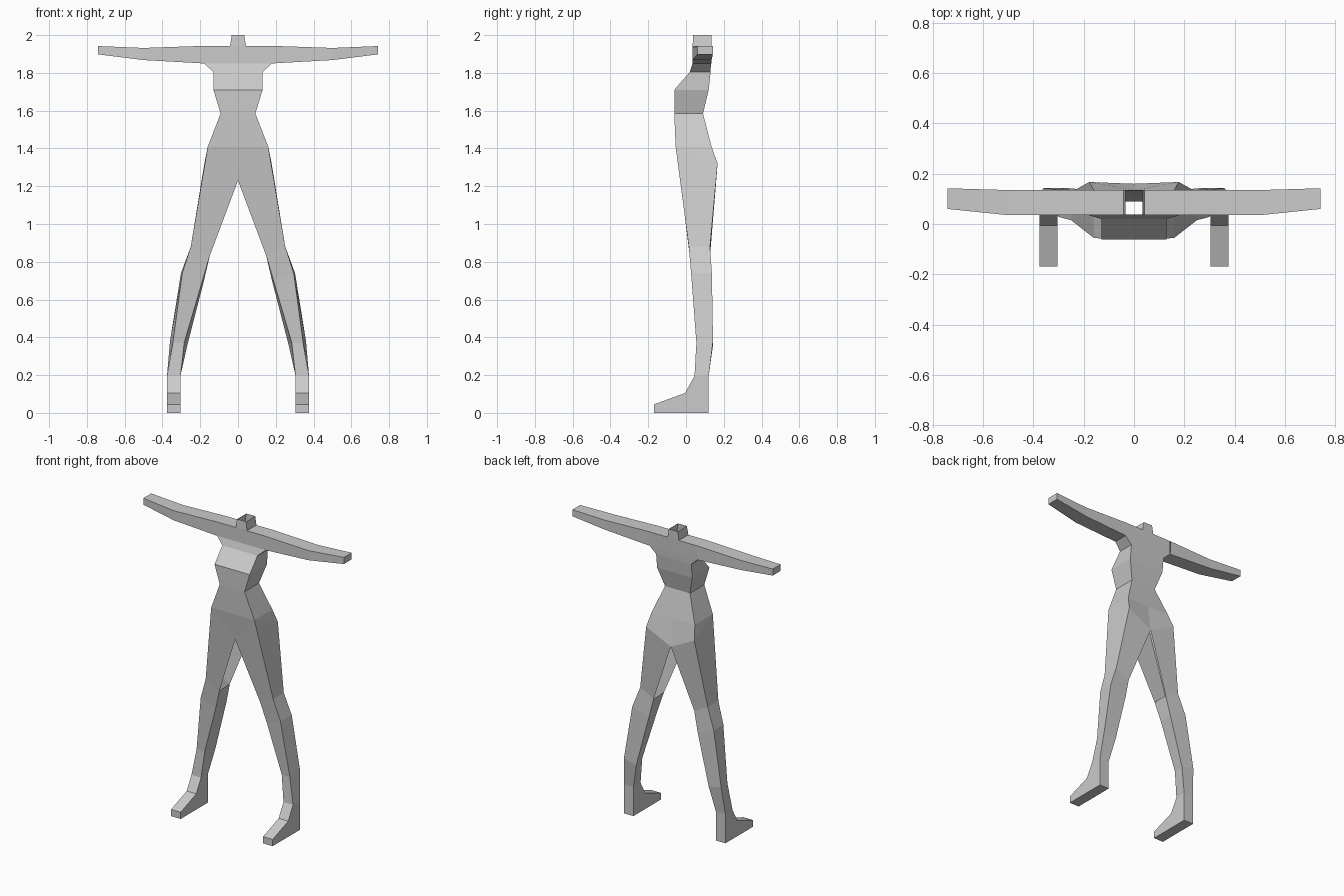
import bpy, bmesh

if "Cube" in bpy.data.objects:
    bpy.data.objects.remove(bpy.data.objects["Cube"])

bm = bmesh.new()


def ring(points):
    return [bm.verts.new(p) for p in points]


def bridge(a, b, sides):
    # join chosen sides of two four-point rings
    for i in sides:
        j = (i + 1) % 4
        bm.faces.new((a[i], a[j], b[j], b[i]))


def loft(rings, sides=(0, 1, 2, 3)):
    for a, b in zip(rings, rings[1:]):
        bridge(a, b, sides)


def half_ring(w, yf, yb, z):
    return ring([(0, yf, z), (w, yf, z), (w, yb, z), (0, yb, z)])


# hip line, slanting from the crotch up to the outer hip
hip = ring([(0, -0.03, 1.23), (0.16, -0.055, 1.41),
            (0.178, 0.167, 1.32), (0, 0.16, 1.23)])

# torso: pelvis, waist, bust, chest, armpit
torso = [hip] + [half_ring(*r) for r in (
    (0.16, -0.055, 0.135, 1.41),
    (0.092, -0.062, 0.09, 1.585),
    (0.13, -0.062, 0.12, 1.71),
    (0.13, 0.02, 0.13, 1.805),
    (0.18, 0.035, 0.132, 1.85))]
loft(torso, (0, 1, 2))

# shoulders (left open at the side for the arm) and open neck
shoulder = half_ring(0.18, 0.035, 0.135, 1.943)
bridge(torso[-1], shoulder, (0, 2))
neck = half_ring(0.042, 0.035, 0.135, 1.943)
bm.faces.new((shoulder[1], shoulder[2], neck[2], neck[1]))
loft([neck, half_ring(0.033, 0.038, 0.135, 2.0)], (0, 1, 2))

# arm: x, front y, back y, low z, high z
arm = [ring([(x, f, lo), (x, f, hi), (x, b, hi), (x, b, lo)])
       for x, f, b, lo, hi in (
    (0.18, 0.035, 0.135, 1.85, 1.943),
    (0.50, 0.035, 0.135, 1.868, 1.932),
    (0.742, 0.06, 0.142, 1.898, 1.942))]
loft(arm)
bm.faces.new(arm[-1])

# leg: knee, upper calf, calf, ankle; the inner thigh is open
knee = ring([(0.15, 0.02, 0.83), (0.25, 0.015, 0.88),
             (0.25, 0.127, 0.88), (0.15, 0.127, 0.83)])
bridge(hip, knee, (0, 1, 2))
calf = ring([(0.188, 0.035, 0.70), (0.295, 0.027, 0.74),
             (0.302, 0.137, 0.74), (0.18, 0.135, 0.70)])
shin = ring([(0.285, 0.055, 0.37), (0.345, 0.055, 0.37),
             (0.36, 0.143, 0.38), (0.268, 0.143, 0.36)])
ankle = ring([(0.305, 0.045, 0.195), (0.376, 0.045, 0.195),
              (0.376, 0.12, 0.195), (0.305, 0.12, 0.195)])
loft([knee, calf, shin, ankle])

# foot: side profile drawn across its width, open at the ankle
profile = [(0.045, 0.195), (-0.005, 0.105), (-0.17, 0.045),
           (-0.17, 0), (0.12, 0), (0.12, 0.195)]
inner, outer = [[bm.verts.new((x, y, z)) for y, z in profile]
                for x in (0.305, 0.376)]
bm.faces.new(inner)
bm.faces.new(outer)
for i in range(5):
    bm.faces.new((inner[i], inner[i + 1], outer[i + 1], outer[i]))

bmesh.ops.remove_doubles(bm, verts=bm.verts[:], dist=0.0005)
bmesh.ops.recalc_face_normals(bm, faces=bm.faces[:])

mesh = bpy.data.meshes.new("body")
bm.to_mesh(mesh)
bm.free()
body = bpy.data.objects.new("body", mesh)
bpy.context.collection.objects.link(body)

# mirrored half
mirror = body.modifiers.new("mirror", 'MIRROR')
mirror.use_axis[0] = True
mirror.merge_threshold = 0.0005
